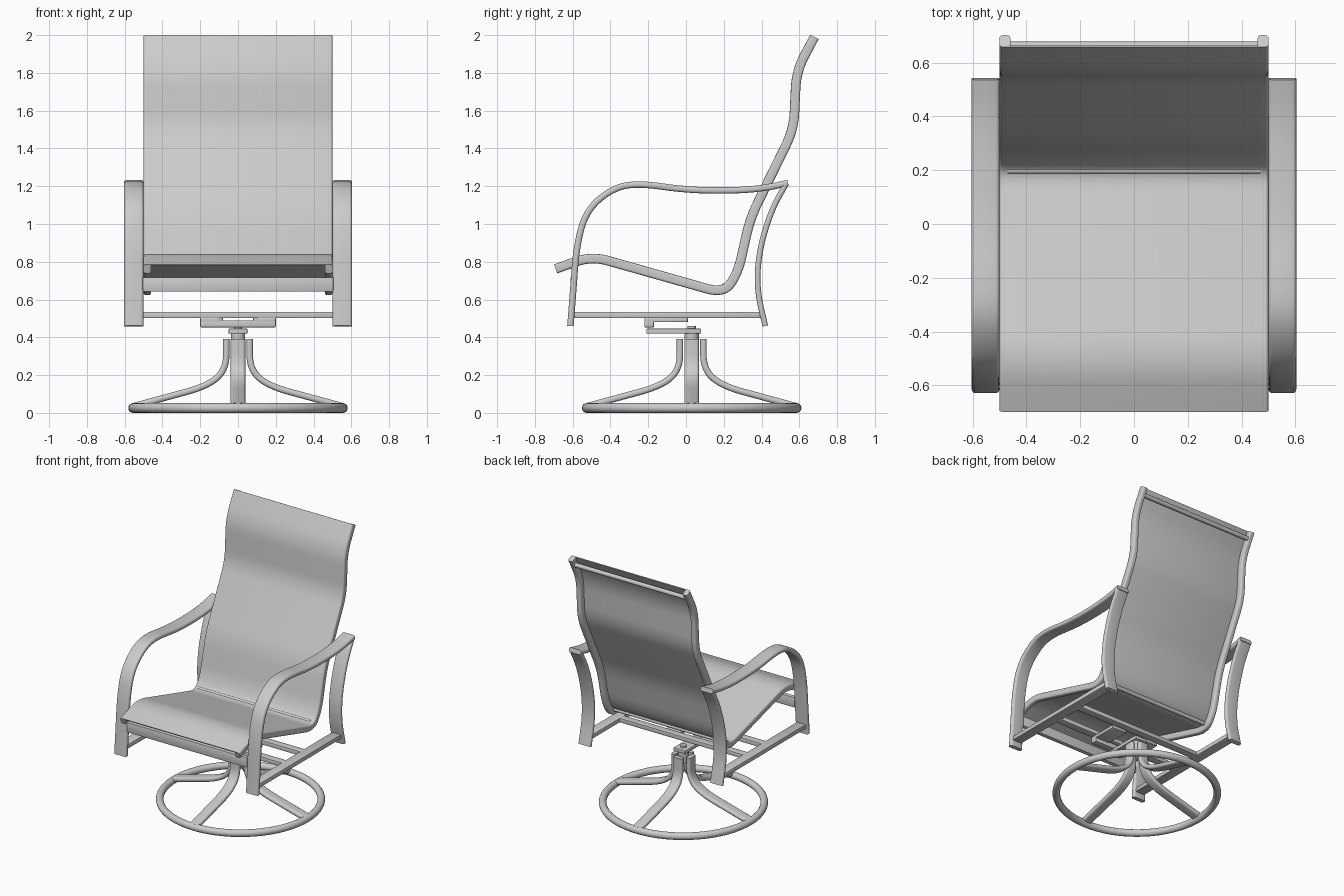
import bpy, bmesh, math
from mathutils import Vector, Matrix

old = bpy.data.objects.get("Cube")
if old:
    bpy.data.objects.remove(old, do_unlink=True)

grey = bpy.data.materials.new("light grey")
grey.use_nodes = True
colour = (0.6, 0.6, 0.6, 1)
grey.diffuse_color = colour
grey.node_tree.nodes["Principled BSDF"].inputs["Base Color"].default_value = colour


def finish(name, bm, mirror=False):
    bmesh.ops.recalc_face_normals(bm, faces=bm.faces)
    mesh = bpy.data.meshes.new(name)
    bm.to_mesh(mesh)
    bm.free()
    mesh.materials.append(grey)
    obj = bpy.data.objects.new(name, mesh)
    bpy.context.collection.objects.link(obj)
    if mirror:
        obj.modifiers.new("Mirror", "MIRROR")
    bpy.ops.object.select_all(action='DESELECT')
    obj.select_set(True)
    bpy.context.view_layer.objects.active = obj
    bpy.ops.object.shade_smooth_by_angle(angle=math.radians(35))
    return obj


def rounded_path(points, cut, steps=8):
    """Polyline with each corner replaced by a soft curve."""
    pts = [Vector(p) for p in points]
    out = [pts[0]]
    for a, b, c in zip(pts, pts[1:], pts[2:]):
        p = b + (a - b) * min(0.5, cut / (a - b).length)
        q = b + (c - b) * min(0.5, cut / (c - b).length)
        for i in range(steps + 1):
            t = i / steps
            v = p * (1 - t) ** 2 + b * 2 * t * (1 - t) + q * t * t
            if (v - out[-1]).length > 1e-4:
                out.append(v)
    out.append(pts[-1])
    return out


def rounded_section(width, depth, radius, steps=4):
    """Rounded rectangle outline."""
    out = []
    for k, (sx, sy) in enumerate([(1, 1), (-1, 1), (-1, -1), (1, -1)]):
        for i in range(steps + 1):
            a = math.pi / 2 * (k + i / steps)
            out.append((sx * (width / 2 - radius) + radius * math.cos(a),
                        sy * (depth / 2 - radius) + radius * math.sin(a)))
    return out


def sweep(name, path, x, width, depth, radius, offset=0, mirror=False, matrix=None):
    """Run a rounded section along a path in the y-z plane."""
    bm = bmesh.new()
    rings = []
    section = rounded_section(width, depth, radius)
    for i, p in enumerate(path):
        t = (path[min(i + 1, len(path) - 1)] - path[max(i - 1, 0)]).normalized()
        n = Vector((-t.y, t.x))
        rings.append([bm.verts.new((x + u, *(p + n * (v + offset)))) for u, v in section])
    for r, s in zip(rings, rings[1:]):
        for j in range(len(r)):
            k = (j + 1) % len(r)
            bm.faces.new((r[j], r[k], s[k], s[j]))
    bm.faces.new(rings[0])
    bm.faces.new(rings[-1])
    if matrix:
        bm.transform(matrix)
    return finish(name, bm, mirror)


def box(name, x, y, z, mirror=False, bevel=0.004):
    bm = bmesh.new()
    size = [b - a for a, b in (x, y, z)]
    mid = [(a + b) / 2 for a, b in (x, y, z)]
    bmesh.ops.create_cube(bm, size=1, matrix=Matrix.Translation(mid) @ Matrix.Diagonal((*size, 1)))
    bmesh.ops.bevel(bm, geom=bm.edges[:], offset=bevel, segments=2, affect='EDGES', profile=0.5)
    return finish(name, bm, mirror)


def rod(name, centre, radius, length, axis='Z'):
    bm = bmesh.new()
    turn = Matrix.Rotation(math.pi / 2, 4, 'Y') if axis == 'X' else Matrix()
    bmesh.ops.create_cone(bm, cap_ends=True, segments=24, radius1=radius, radius2=radius,
                          depth=length, matrix=Matrix.Translation(centre) @ turn)
    return finish(name, bm)


# Seat and back: two bent rails with a sling stretched between them
rail = rounded_path([(-0.69, 0.762), (-0.5, 0.83), (0.2, 0.632), (0.275, 0.74), (0.34, 1.03),
                     (0.57, 1.5), (0.585, 1.81), (0.68, 1.99)], 0.09)
sweep("side_rails", rail, 0.48, 0.04, 0.05, 0.012, mirror=True)
sweep("sling", rail, 0, 0.965, 0.007, 0.003, offset=0.022)

# Cross rods holding the rails apart
rod("top_cross_rod", (0, 0.662, 1.94), 0.016, 0.94, 'X')
rod("lower_back_cross_rod", (0, 0.2, 0.672), 0.014, 0.94, 'X')

# Arm frames
arm = rounded_path([(-0.612, 0.46), (-0.597, 0.65), (-0.58, 0.88), (-0.53, 1.07), (-0.39, 1.19),
                    (-0.25, 1.216), (0.0, 1.18), (0.25, 1.176), (0.42, 1.19), (0.54, 1.217)], 0.2)
sweep("arms", arm, 0.552, 0.103, 0.034, 0.014, mirror=True)
rear = rounded_path([(0.528, 1.21), (0.45, 1.07), (0.385, 0.85), (0.375, 0.65), (0.42, 0.46)], 0.2)
sweep("rear_legs", rear, 0.552, 0.103, 0.03, 0.013, mirror=True)
box("side_bars", (0.515, 0.59), (-0.605, 0.405), (0.502, 0.534), mirror=True)
box("front_crossbar", (-0.505, 0.505), (-0.612, -0.58), (0.642, 0.718))

# Swivel support under the seat
for label, y in (("front", -0.19), ("rear", 0.03)):
    box(label + "_support_bar", (-0.53, 0.53), (y - 0.028, y + 0.028), (0.502, 0.534))
box("mount_plates", (0.08, 0.2), (-0.22, 0.01), (0.48, 0.504), mirror=True)
box("mount_bracket", (-0.2, 0.2), (-0.22, -0.17), (0.453, 0.49))
box("swivel_plate", (-0.05, 0.05), (-0.21, 0.08), (0.42, 0.446))
rod("swivel_post", (0, 0.03, 0.38), 0.038, 0.09)
rod("swivel_pin", (0, 0.03, 0.45), 0.022, 0.02)

# Base ring and four curved legs
base_centre = Matrix.Translation((0, 0.03, 0))
leg = rounded_path([(0.555, 0.035), (0.16, 0.142), (0.062, 0.23), (0.062, 0.39)], 0.12)
for i, side in enumerate(("rear", "right", "front", "left")):
    sweep(side + "_base_leg", leg, 0, 0.078, 0.034, 0.015,
          matrix=base_centre @ Matrix.Rotation(i * math.pi / 2, 4, 'Z'))

bm = bmesh.new()
rings = []
for i in range(64):
    turn = base_centre @ Matrix.Rotation(math.tau * i / 64, 4, 'Z')
    rings.append([bm.verts.new(turn @ Vector((0.555 + 0.026 * math.cos(a), 0, 0.026 + 0.026 * math.sin(a))))
                  for a in (math.tau * j / 16 for j in range(16))])
for i, r in enumerate(rings):
    s = rings[(i + 1) % len(rings)]
    for j in range(16):
        k = (j + 1) % 16
        bm.faces.new((r[j], r[k], s[k], s[j]))
finish("base_ring", bm)
